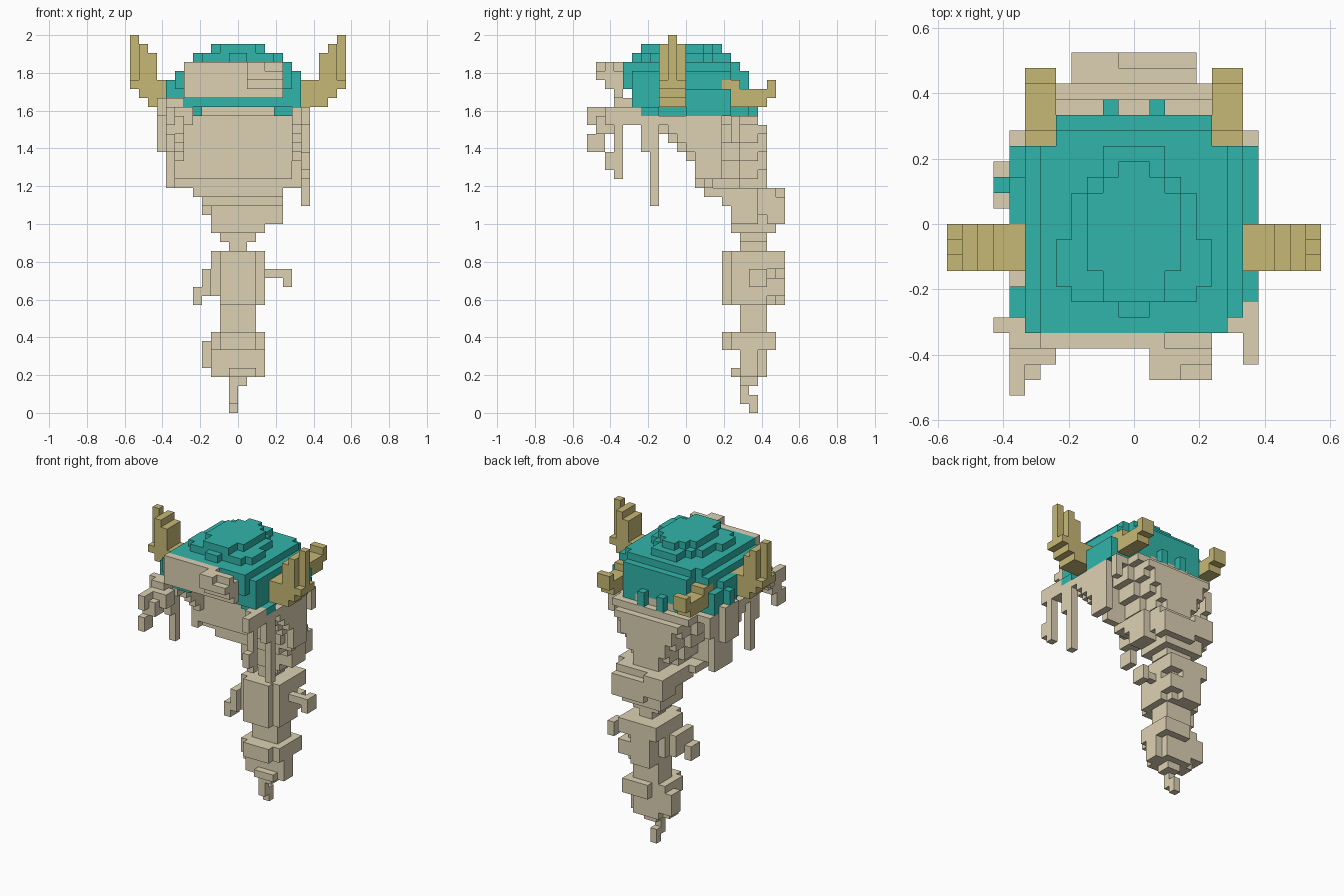
import bpy
import bmesh
from mathutils import Vector

UNIT = 2 / 42  # edge of one block
claimed = set()

start = bpy.data.objects.get("Cube")
if start:
    bpy.data.objects.remove(start)


def material(name, colour):
    mat = bpy.data.materials.new(name)
    mat.use_nodes = True
    mat.diffuse_color = (*colour, 1)
    shader = next(n for n in mat.node_tree.nodes if n.type == "BSDF_PRINCIPLED")
    shader.inputs["Base Color"].default_value = (*colour, 1)
    shader.inputs["Roughness"].default_value = 0.9
    return mat


bone = material("bone beige", (0.72, 0.64, 0.45))
teal = material("cap teal", (0.03, 0.46, 0.40))
gold = material("horn gold", (0.57, 0.48, 0.18))


class Part:
    """A named set of blocks that becomes one closed mesh."""

    def __init__(self, name, mat):
        self.name, self.mat, self.cells = name, mat, set()

    def fill(self, x, y, z):
        for i in range(*x):
            for j in range(*y):
                for k in range(*z):
                    if (i, j, k) not in claimed:
                        claimed.add((i, j, k))
                        self.cells.add((i, j, k))

    def pair(self, x, y, z):
        self.fill(x, y, z)
        self.fill((-x[1], -x[0]), y, z)

    def build(self):
        bm = bmesh.new()
        for cell in self.cells:
            for axis in range(3):
                for side in (0, 1):
                    near = list(cell)
                    near[axis] += 2 * side - 1
                    if tuple(near) in self.cells:
                        continue
                    u, v = (axis + 1) % 3, (axis + 2) % 3
                    corners = []
                    for a, b in ((0, 0), (1, 0), (1, 1), (0, 1)):
                        p = Vector(cell)
                        p[axis] += side
                        p[u] += a
                        p[v] += b
                        corners.append(bm.verts.new(p * UNIT))
                    bm.faces.new(corners if side else corners[::-1])
        bmesh.ops.remove_doubles(bm, verts=bm.verts, dist=UNIT / 20)
        mesh = bpy.data.meshes.new(self.name)
        bm.to_mesh(mesh)
        bm.free()
        mesh.materials.append(self.mat)
        obj = bpy.data.objects.new(self.name, mesh)
        bpy.context.collection.objects.link(obj)


# Side horns step outward and upward to a thin outer prong
horns = Part("side_horns", gold)
horns.pair(x=(7, 10), y=(-3, 0), z=(34, 37))
horns.pair(x=(9, 10), y=(-3, 0), z=(35, 40))
horns.pair(x=(10, 11), y=(-3, 0), z=(35, 41))
horns.pair(x=(11, 12), y=(-3, 0), z=(36, 37))
horns.pair(x=(11, 12), y=(-2, -1), z=(36, 42))
horns.build()

# Short horns at the back corners
back = Part("back_horns", gold)
back.pair(x=(5, 7), y=(5, 9), z=(34, 36))
back.pair(x=(5, 7), y=(4, 6), z=(36, 37))
back.pair(x=(5, 7), y=(8, 10), z=(35, 36))
back.pair(x=(5, 7), y=(9, 10), z=(36, 37))
back.build()

# Domed cap with stepped layers
cap = Part("cap", teal)
cap.fill(x=(-1, 1), y=(-5, 4), z=(40, 41))
cap.fill(x=(-2, 2), y=(-5, 3), z=(40, 41))
cap.fill(x=(-3, 3), y=(-3, 2), z=(40, 41))
cap.fill(x=(-1, 1), y=(-6, 5), z=(39, 40))
cap.fill(x=(-2, 2), y=(-5, 5), z=(39, 40))
cap.fill(x=(-3, 3), y=(-5, 3), z=(39, 40))
cap.fill(x=(-4, 4), y=(-5, 2), z=(39, 40))
cap.fill(x=(-5, 5), y=(-4, -1), z=(39, 40))
cap.fill(x=(-5, 5), y=(-7, 6), z=(38, 39))
cap.fill(x=(-6, 6), y=(-7, 5), z=(38, 39))
cap.fill(x=(-5, 5), y=(-7, 7), z=(36, 38))
cap.fill(x=(-7, 6), y=(-7, 5), z=(36, 38))
cap.fill(x=(-7, 7), y=(-6, 5), z=(36, 38))
cap.fill(x=(-8, 7), y=(-3, 3), z=(35, 37))
cap.fill(x=(-5, 5), y=(-6, 7), z=(35, 36))
cap.fill(x=(-7, 7), y=(-6, 5), z=(34, 36))
cap.fill(x=(-8, 8), y=(-1, 5), z=(34, 36))
cap.fill(x=(-5, 5), y=(-5, 7), z=(34, 35))
cap.pair(x=(4, 7), y=(-5, 5), z=(33, 34))
cap.fill(x=(-8, -7), y=(-6, -4), z=(33, 37))
cap.fill(x=(7, 8), y=(-5, -3), z=(33, 34))
cap.pair(x=(7, 8), y=(0, 5), z=(33, 34))
cap.pair(x=(1, 2), y=(6, 8), z=(33, 35))
cap.pair(x=(3, 5), y=(5, 7), z=(33, 34))
cap.fill(x=(-9, -8), y=(2, 3), z=(34, 36))
cap.build()

# Fringe across the front of the cap
fringe = Part("front_fringe", bone)
fringe.fill(x=(-6, 2), y=(-8, -7), z=(35, 39))
fringe.fill(x=(2, 5), y=(-8, -7), z=(35, 38))
fringe.fill(x=(1, 5), y=(-9, -8), z=(36, 39))
fringe.fill(x=(1, 3), y=(-10, -9), z=(37, 39))
fringe.fill(x=(3, 5), y=(-10, -9), z=(37, 38))
fringe.fill(x=(-9, -7), y=(-7, -6), z=(33, 35))
fringe.fill(x=(-8, -6), y=(-8, -6), z=(33, 35))
fringe.fill(x=(6, 8), y=(-7, -5), z=(32, 34))
fringe.build()

# Strands that hang from the fringe
strands = Part("hanging_strands", bone)
strands.fill(x=(-8, -7), y=(-11, -8), z=(32, 34))
strands.fill(x=(-8, -7), y=(-11, -9), z=(29, 31))
strands.fill(x=(-8, -7), y=(-10, -9), z=(30, 33))
strands.fill(x=(-8, -6), y=(-10, -8), z=(31, 33))
strands.fill(x=(-8, -5), y=(-9, -7), z=(32, 34))
strands.fill(x=(7, 8), y=(-8, -7), z=(26, 34))
strands.fill(x=(7, 8), y=(-9, -8), z=(27, 29))
strands.fill(x=(7, 8), y=(-9, -8), z=(32, 34))
strands.pair(x=(7, 8), y=(-5, -3), z=(29, 33))
strands.pair(x=(7, 8), y=(-4, -3), z=(25, 29))
strands.fill(x=(7, 8), y=(-4, -3), z=(23, 25))
strands.build()

# Cheeks rise in steps towards the front on both sides
head = Part("head", bone)
for step, bottom in enumerate((32, 32, 31, 30, 29, 28)):
    head.pair(x=(6, 7), y=(step - 5, step - 4), z=(bottom, 33))
    head.pair(x=(7, 8), y=(step - 5, step - 4), z=(bottom + 1, 33))
head.fill(x=(-9, -8), y=(1, 4), z=(29, 34))
head.fill(x=(-8, -7), y=(1, 5), z=(25, 33))
head.fill(x=(7, 8), y=(1, 4), z=(26, 33))
head.pair(x=(7, 8), y=(5, 6), z=(30, 33))

# Flat face wall, and the back of the head tapering down to the neck
head.fill(x=(-7, 6), y=(1, 2), z=(26, 34))
head.fill(x=(-7, 7), y=(2, 3), z=(25, 34))
head.fill(x=(-4, 4), y=(-3, 7), z=(33, 34))
for k in range(24, 33):
    half = 3 + (k - 24) // 2
    head.fill(x=(-half, half), y=(2, 6), z=(k, k + 1))
    head.fill(x=(1 - half, half - 1), y=(6, 8), z=(k, k + 1))
    if k < 32:
        ridge = (k - 21) // 2
        head.fill(x=(-ridge, ridge), y=(8, 9), z=(k, k + 1))
head.fill(x=(-5, 5), y=(2, 5), z=(24, 25))
head.build()

# Neck knot with side spurs
neck = Part("neck", bone)
neck.fill(x=(-4, 5), y=(4, 8), z=(23, 25))
neck.fill(x=(-3, 5), y=(5, 8), z=(21, 23))
neck.fill(x=(-3, 3), y=(5, 10), z=(20, 23))
neck.fill(x=(-4, 4), y=(8, 10), z=(22, 25))
neck.fill(x=(-4, -1), y=(9, 11), z=(22, 25))
neck.fill(x=(-1, 4), y=(9, 11), z=(21, 24))
neck.fill(x=(-2, 2), y=(6, 9), z=(19, 20))
neck.fill(x=(-1, 1), y=(6, 9), z=(18, 19))
neck.build()

# Upper spine knot with crooked ribs
upper = Part("upper_spine", bone)
upper.fill(x=(-2, 2), y=(4, 8), z=(12, 18))
upper.fill(x=(-3, 3), y=(5, 9), z=(13, 18))
upper.fill(x=(-2, 3), y=(5, 9), z=(12, 13))
upper.fill(x=(-2, 2), y=(9, 10), z=(12, 18))
upper.fill(x=(-3, 3), y=(9, 11), z=(16, 18))
upper.fill(x=(-2, 1), y=(10, 11), z=(12, 16))
upper.fill(x=(1, 3), y=(9, 11), z=(13, 15))
upper.fill(x=(-4, -3), y=(4, 8), z=(13, 16))
upper.fill(x=(-5, -4), y=(4, 6), z=(12, 14))
upper.fill(x=(3, 6), y=(7, 8), z=(15, 16))
upper.fill(x=(5, 6), y=(7, 9), z=(14, 16))
upper.fill(x=(-2, 2), y=(6, 9), z=(9, 12))
upper.build()

# Lower spine knot and tapering tail tip
lower = Part("lower_spine", bone)
lower.fill(x=(-3, 3), y=(5, 9), z=(7, 9))
lower.fill(x=(-2, 2), y=(4, 6), z=(7, 9))
lower.fill(x=(-1, 3), y=(9, 10), z=(7, 9))
lower.fill(x=(-2, 2), y=(6, 9), z=(4, 7))
lower.fill(x=(-3, 3), y=(6, 8), z=(4, 7))
lower.fill(x=(-4, -2), y=(7, 9), z=(5, 8))
lower.fill(x=(-1, 2), y=(5, 6), z=(4, 5))
lower.fill(x=(-1, 1), y=(6, 8), z=(3, 4))
lower.fill(x=(-1, 0), y=(6, 7), z=(1, 3))
lower.fill(x=(-1, 0), y=(7, 8), z=(0, 2))
lower.build()
